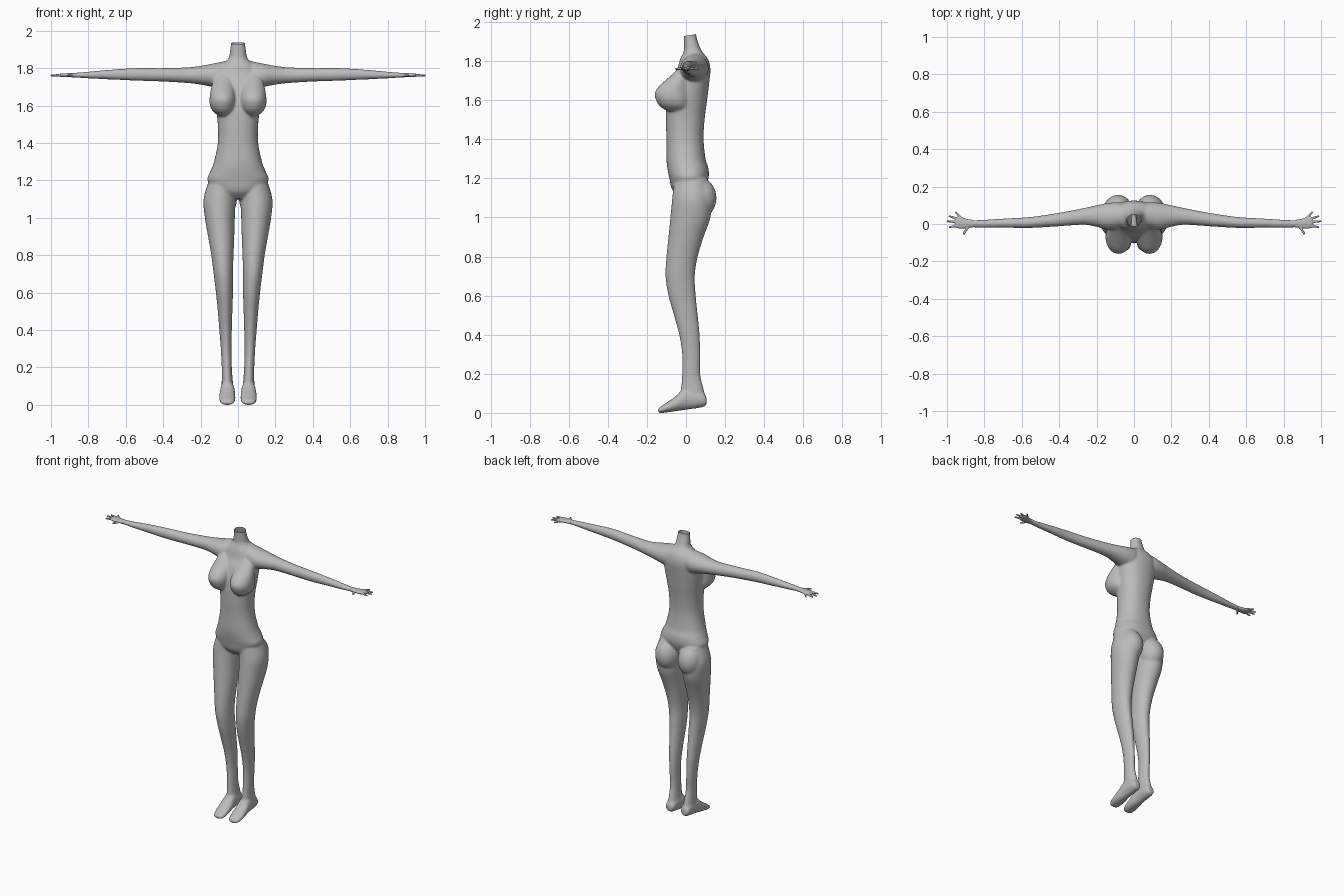
import bpy, bmesh, math
from mathutils import Matrix, Vector

if "Cube" in bpy.data.objects:
    bpy.data.objects.remove(bpy.data.objects["Cube"])

skin = bpy.data.materials.new("plain grey")
skin.diffuse_color = (0.5, 0.5, 0.5, 1)
skin.use_nodes = True
skin.node_tree.nodes["Principled BSDF"].inputs["Base Color"].default_value = skin.diffuse_color


def spline(rows, steps=5):
    """Catmull-Rom interpolation between profile rows."""
    out = []
    for i in range(len(rows) - 1):
        p = [rows[max(0, min(len(rows) - 1, i + k))] for k in (-1, 0, 1, 2)]
        for s in range(steps):
            t = s / steps
            out.append([0.5 * (2 * b + (c - a) * t + (2 * a - 5 * b + 4 * c - d) * t * t
                               + (3 * b - a - 3 * c + d) * t ** 3) for a, b, c, d in zip(*p)])
    return out + [list(rows[-1])]


def loft(bm, rows, axis, side=1, n=40, power=2.2):
    """Closed tube; each row is (position on axis, u min, u max, v min, v max)."""
    rings = []
    for t, u0, u1, v0, v1 in spline(rows):
        ring = []
        for k in range(n):
            a = 2 * math.pi * k / n
            c, s = math.cos(a), math.sin(a)
            u = (u0 + u1) / 2 + (u1 - u0) / 2 * math.copysign(abs(c) ** (2 / power), c)
            v = (v0 + v1) / 2 + (v1 - v0) / 2 * math.copysign(abs(s) ** (2 / power), s)
            x, y, z = {"x": (t, v, u), "y": (u, t, v), "z": (u, v, t)}[axis]
            ring.append(bm.verts.new((x * side, y, z)))
        rings.append(ring)
    faces = [bm.faces.new(rings[0]), bm.faces.new(rings[-1][::-1])]
    for r, q in zip(rings, rings[1:]):
        for k in range(n):
            j = (k + 1) % n
            faces.append(bm.faces.new((r[k], q[k], q[j], r[j])))
    bmesh.ops.recalc_face_normals(bm, faces=faces)


def fuse(name, bm, voxel, smooth):
    """Fuse overlapping shells into one smooth skin."""
    me = bpy.data.meshes.new(name)
    bm.to_mesh(me)
    bm.free()
    ob = bpy.data.objects.new(name, me)
    bpy.context.collection.objects.link(ob)
    m = ob.modifiers.new("fuse", "REMESH")
    m.mode = "VOXEL"
    m.voxel_size = voxel
    m = ob.modifiers.new("soften", "SMOOTH")
    m.factor = 0.5
    m.iterations = smooth
    bpy.context.view_layer.update()
    done = bpy.data.meshes.new_from_object(ob.evaluated_get(bpy.context.evaluated_depsgraph_get()))
    ob.modifiers.clear()
    ob.data = done
    done.materials.clear()
    done.materials.append(skin)
    done.polygons.foreach_set("use_smooth", [True] * len(done.polygons))
    return ob


# torso and neck: z, half width, front y, back y
torso = [(1.10, .05, -.03, .06), (1.14, .12, -.07, .09), (1.20, .163, -.085, .115),
         (1.25, .147, -.095, .115), (1.30, .128, -.10, .10), (1.40, .108, -.10, .09),
         (1.50, .108, -.103, .095), (1.60, .12, -.10, .108), (1.70, .13, -.075, .12),
         (1.76, .125, -.045, .125), (1.81, .095, -.03, .113), (1.85, .052, -.012, .082),
         (1.89, .043, -.01, .064), (1.93, .038, -.011, .053), (1.97, .037, -.011, .05)]
# leg: z, inner x, outer x, front y, back y
leg = [(1.20, .01, .155, -.06, .11), (1.10, .012, .184, -.07, .13), (1.0, .017, .177, -.08, .125),
       (.9, .02, .16, -.09, .09), (.8, .024, .143, -.10, .06), (.7, .027, .13, -.105, .045),
       (.6, .027, .118, -.09, .05), (.5, .03, .108, -.062, .06), (.4, .033, .10, -.035, .07),
       (.3, .035, .092, -.02, .073), (.2, .033, .087, -.02, .073), (.13, .028, .087, -.025, .088),
       (.07, .022, .09, -.03, .103), (.04, .028, .086, -.02, .10)]
# foot: y, inner x, outer x, sole z, top z
foot = [(.105, .035, .08, .04, .08), (.08, .022, .09, .028, .11), (.0, .018, .095, .016, .13),
        (-.05, .014, .10, .009, .088), (-.10, .014, .10, .002, .052), (-.13, .022, .092, -.001, .033),
        (-.143, .035, .08, .002, .02)]
# arm: x, bottom z, top z, front y, back y
arm = [(.03, 1.70, 1.846, 0, .10), (.08, 1.69, 1.835, -.025, .115), (.14, 1.70, 1.823, -.03, .112),
       (.20, 1.712, 1.812, -.015, .10), (.27, 1.72, 1.804, -.004, .085), (.40, 1.728, 1.80, -.012, .06),
       (.55, 1.733, 1.80, -.021, .038), (.70, 1.74, 1.79, -.02, .029), (.80, 1.745, 1.781, -.02, .023),
       (.885, 1.75, 1.774, -.017, .02)]
# breast: z, inner x, outer x, front y, back y
breast = [(1.545, .05, .105, -.10, .02), (1.57, .025, .135, -.135, .02), (1.60, .014, .15, -.153, .02),
          (1.635, .012, .152, -.16, .02), (1.67, .015, .148, -.14, .02), (1.70, .02, .142, -.108, .02),
          (1.74, .03, .13, -.062, .02), (1.77, .04, .12, -.03, .02)]

body = bmesh.new()
loft(body, [(z, -w, w, f, b) for z, w, f, b in torso], "z")
for side in (1, -1):
    for rows, axis in ((leg, "z"), (foot, "y"), (arm, "x"), (breast, "z")):
        loft(body, rows, axis, side, power=2)
    # buttock
    bmesh.ops.create_uvsphere(body, u_segments=32, v_segments=24, radius=1,
                              matrix=Matrix.Translation((.086 * side, .065, 1.10))
                              @ Matrix.Diagonal((.08, .091, .105, 1)))
body_ob = fuse("body", body, .006, 8)

# open neck, cut slightly tilted
bm = bmesh.new()
bm.from_mesh(body_ob.data)
bmesh.ops.bisect_plane(bm, geom=bm.verts[:] + bm.edges[:] + bm.faces[:],
                       plane_co=(0, .02, 1.933), plane_no=(0, -.15, 1), clear_outer=True)
bm.to_mesh(body_ob.data)
bm.free()

# hands: palm rows as for the arm, fingers as base and tip points with base radius
palm = [(.86, 1.749, 1.775, -.019, .022), (.89, 1.751, 1.774, -.02, .026), (.92, 1.752, 1.772, -.025, .036),
        (.945, 1.753, 1.771, -.022, .04), (.957, 1.756, 1.768, -.017, .034)]
fingers = [((.92, .028), (.955, .066), .0075), ((.94, .026), (.991, .043), .008),
           ((.94, .01), (1.002, .015), .008), ((.94, -.008), (.99, -.017), .008),
           ((.885, -.012), (.912, -.054), .0085)]
for side, name in ((1, "left_hand"), (-1, "right_hand")):
    hand = bmesh.new()
    loft(hand, palm, "x", side, 24)
    for base, tip, r in fingers:
        a = Vector((base[0] * side, base[1], 1.763))
        b = Vector((tip[0] * side, tip[1], 1.76))
        turn = (b - a).to_track_quat("Z", "Y").to_matrix().to_4x4()
        bmesh.ops.create_cone(hand, cap_ends=True, segments=12, radius1=r, radius2=r * .6,
                              depth=(b - a).length, matrix=Matrix.Translation((a + b) / 2) @ turn)
    fuse(name, hand, .0025, 4)
